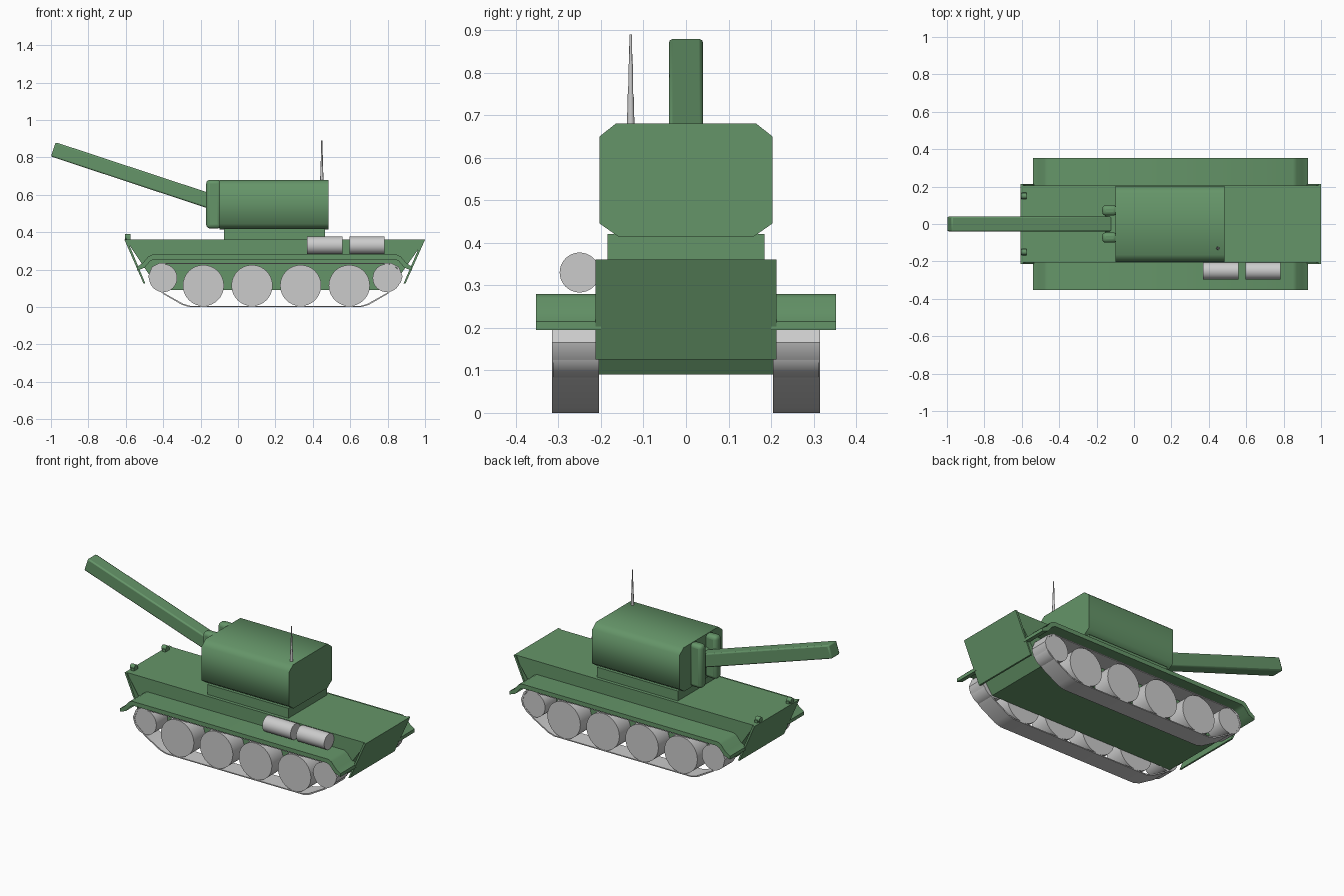
import bpy, bmesh, math
from mathutils import Vector

if "Cube" in bpy.data.objects:
    bpy.data.objects.remove(bpy.data.objects["Cube"])

green = bpy.data.materials.new("green_paint")
green.diffuse_color = (0.13, 0.30, 0.14, 1)
green.use_nodes = True
green.node_tree.nodes["Principled BSDF"].inputs["Base Color"].default_value = green.diffuse_color


def finish(name, bm, mat=None, bevel=0, segments=2, angle=35):
    bmesh.ops.recalc_face_normals(bm, faces=bm.faces)
    mesh = bpy.data.meshes.new(name)
    bm.to_mesh(mesh)
    bm.free()
    ob = bpy.data.objects.new(name, mesh)
    bpy.context.collection.objects.link(ob)
    if mat:
        mesh.materials.append(mat)
    if bevel:
        mod = ob.modifiers.new("bevel", 'BEVEL')
        mod.width, mod.segments = bevel, segments
    bpy.ops.object.select_all(action='DESELECT')
    bpy.context.view_layer.objects.active = ob
    ob.select_set(True)
    bpy.ops.object.shade_smooth_by_angle(angle=math.radians(angle))
    return ob


def prism(name, pts, a, b, axis='Y', mat=green, **kw):
    """Extrude an (x,z) profile along Y, or a (y,z) profile along X."""
    bm = bmesh.new()
    put = (lambda p, t: (p[0], t, p[1])) if axis == 'Y' else (lambda p, t: (t, p[0], p[1]))
    face = bm.faces.new([bm.verts.new(put(p, a)) for p in pts])
    ext = bmesh.ops.extrude_face_region(bm, geom=[face])
    verts = [v for v in ext['geom'] if isinstance(v, bmesh.types.BMVert)]
    bmesh.ops.translate(bm, verts=verts, vec=(0, b - a, 0) if axis == 'Y' else (b - a, 0, 0))
    return finish(name, bm, mat, **kw)


def box(name, x0, x1, y0, y1, z0, z1, **kw):
    return prism(name, [(x0, z0), (x1, z0), (x1, z1), (x0, z1)], y0, y1, **kw)


def rod(name, p, q, r1, r2=None, sides=32, mat=None):
    p, q = Vector(p), Vector(q)
    bm = bmesh.new()
    bmesh.ops.create_cone(bm, cap_ends=True, segments=sides, radius1=r1,
                          radius2=r1 if r2 is None else r2, depth=(q - p).length)
    rot = (q - p).to_track_quat('Z', 'Y').to_matrix()
    bmesh.ops.rotate(bm, verts=bm.verts, matrix=rot)
    bmesh.ops.translate(bm, verts=bm.verts, vec=(p + q) / 2)
    return finish(name, bm, mat)


# Hull with sloping end plates
prism("hull", [(-0.6, 0.36), (-0.42, 0.09), (0.81, 0.09), (1.0, 0.36)], -0.205, 0.205)
prism("front_plate", [(-0.607, 0.36), (-0.505, 0.125), (-0.495, 0.125), (-0.593, 0.36)], -0.213, 0.213)
prism("rear_plate", [(1.0, 0.36), (0.895, 0.125), (0.885, 0.125), (0.986, 0.36)], -0.213, 0.213)

# Fender profile: top line, then underside
outer = [(-0.54, 0.215), (-0.51, 0.235), (-0.48, 0.27), (-0.46, 0.28)]
inner = [(-0.45, 0.255), (-0.47, 0.245), (-0.5, 0.21), (-0.54, 0.195)]
flip = lambda pts: [(0.39 - x, z) for x, z in reversed(pts)]
fender = outer + flip(outer) + flip(inner) + inner

# Track band, outside path and a slightly smaller inside path
half = [(0.2, 0.235), (-0.42, 0.235), (-0.46, 0.215), (-0.48, 0.165), (-0.47, 0.13),
        (-0.40, 0.07), (-0.30, 0.012), (-0.26, 0.0), (0.2, 0.0)]
loop = half + [(0.4 - x, z) for x, z in reversed(half[1:-1])]
wheels = [(-0.4, 0.155, 0.075), (-0.185, 0.115, 0.11), (0.075, 0.115, 0.11),
          (0.335, 0.115, 0.11), (0.595, 0.115, 0.11), (0.795, 0.155, 0.075)]

for s, side in ((-1, "front"), (1, "back")):
    prism(f"fender_{side}", fender, s * 0.2, s * 0.353)
    bm = bmesh.new()
    rings = []
    for k, y in ((1, 0.205), (1, 0.315), (0.985, 0.315), (0.985, 0.205)):
        kz = 1 if k == 1 else 0.95
        rings.append([bm.verts.new((0.2 + (x - 0.2) * k, s * y, 0.117 + (z - 0.117) * kz))
                      for x, z in loop])
    n = len(loop)
    for a in range(4):
        A, B = rings[a], rings[(a + 1) % 4]
        for i in range(n):
            j = (i + 1) % n
            bm.faces.new((A[i], A[j], B[j], B[i]))
    finish(f"track_{side}", bm)
    for i, (x, z, r) in enumerate(wheels):
        rod(f"wheel_{side}_{i}", (x, s * 0.205, z), (x, s * 0.313, z), r)
    # Small lamps on the nose and gun cheeks
    box(f"lamp_base_{side}", -0.595, -0.575, s * 0.13, s * 0.17, 0.355, 0.375)
    rod(f"lamp_{side}", (-0.605, s * 0.15, 0.375), (-0.575, s * 0.15, 0.375), 0.016, sides=12, mat=green)
    box(f"gun_cheek_{side}", -0.17, -0.09, s * 0.045, s * 0.1, 0.42, 0.68, bevel=0.02, segments=3)

# Turret
box("turret_ring", -0.075, 0.465, -0.185, 0.185, 0.35, 0.42)
section = [(-0.165, 0.68), (-0.203, 0.65), (-0.203, 0.445), (-0.16, 0.415)]
prism("turret", section + [(-y, z) for y, z in reversed(section)], -0.1, 0.483, axis='X', angle=60)

# Gun: bevelled square barrel on a pivot between the cheeks
rod("gun_pivot", (-0.1, -0.06, 0.55), (-0.1, 0.06, 0.55), 0.055, mat=green)
prism("gun_barrel", [(-1.0, 0.805), (-0.975, 0.881), (-0.085, 0.587), (-0.11, 0.511)],
      -0.04, 0.04, bevel=0.008, segments=2)

# Fuel drums
for i, (a, b) in enumerate(((0.37, 0.558), (0.595, 0.782))):
    rod(f"fuel_drum_{i}", (a, -0.25, 0.33), (b, -0.25, 0.33), 0.047)

# Stepped antenna
for i, (z0, z1, r1, r2) in enumerate(((0.67, 0.75, 0.009, 0.007), (0.75, 0.82, 0.006, 0.005),
                                      (0.82, 0.89, 0.004, 0.003))):
    rod(f"antenna_{i}", (0.448, -0.13, z0), (0.448, -0.13, z1), r1, r2, sides=12)
